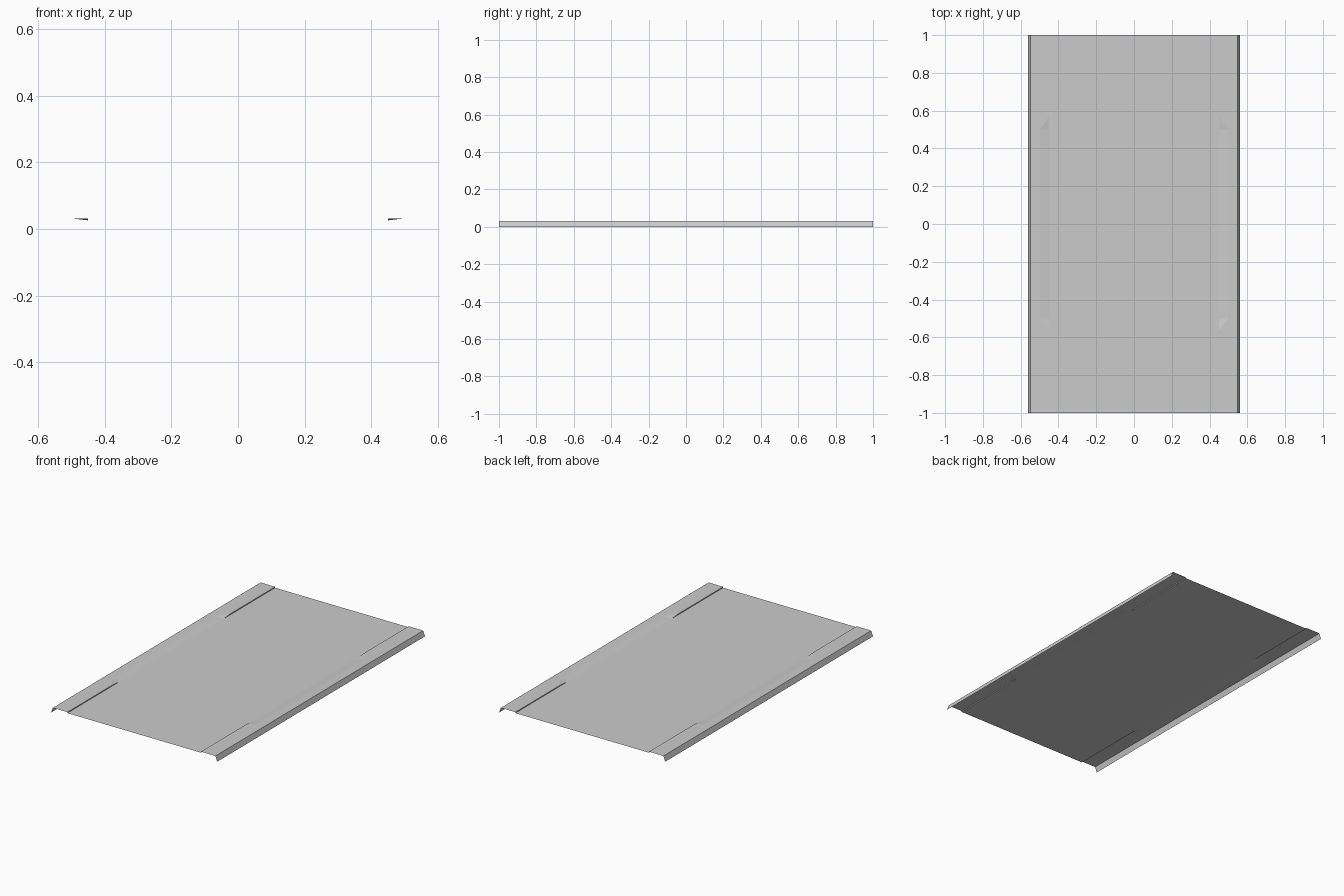
import bpy

if "Cube" in bpy.data.objects:
    bpy.data.objects.remove(bpy.data.objects["Cube"])

TOP, ROAD = 0.032, 0.026          # pavement and road heights
CURB, RAMP, EDGE, FOOT = 0.45, 0.50, 0.548, 0.56   # x positions
R, T = 0.50, 0.567                # ramp half length, end of ramp flare


def sheet(name, verts, faces, mirror=False):
    mesh = bpy.data.meshes.new(name)
    mesh.from_pydata(verts, [], faces)
    mesh.update()
    obj = bpy.data.objects.new(name, mesh)
    bpy.context.collection.objects.link(obj)
    if mirror:
        mod = obj.modifiers.new("mirror", 'MIRROR')
        mod.use_mirror_merge = False
    return obj


# Road surface
sheet("road", [(-CURB, -1, ROAD), (CURB, -1, ROAD), (CURB, 1, ROAD), (-CURB, 1, ROAD)],
      [(0, 1, 2, 3)])

# Sloping outer skirt, both sides
sheet("outer_skirt", [(EDGE, -1, TOP), (FOOT, -1, 0), (FOOT, 1, 0), (EDGE, 1, TOP)],
      [(0, 1, 2, 3)], True)

# Pavement top with a cut-out for the lowered ramp, both sides
sheet("pavement",
      [(CURB, -1, TOP), (EDGE, -1, TOP), (EDGE, -R, TOP), (EDGE, R, TOP), (EDGE, 1, TOP),
       (CURB, 1, TOP), (CURB, T, TOP), (RAMP, R, TOP), (RAMP, -R, TOP), (CURB, -T, TOP)],
      [(0, 1, 2, 8, 9), (8, 2, 3, 7), (7, 3, 4, 5, 6)], True)

# Dropped ramp with flared ends, both sides
sheet("dropped_ramp",
      [(CURB, -T, TOP), (CURB, -R, ROAD), (CURB, R, ROAD), (CURB, T, TOP),
       (RAMP, R, TOP), (RAMP, -R, TOP)],
      [(1, 5, 4, 2), (0, 5, 1), (2, 4, 3)], True)

# Curb faces, tapering down to the ramp, both sides
verts, faces = [], []
for s in (-1, 1):
    n = len(verts)
    verts += [(CURB, s, ROAD), (CURB, s, TOP), (CURB, s * T, TOP), (CURB, s * R, ROAD)]
    f = (n, n + 1, n + 2, n + 3)
    faces.append(f if s > 0 else f[::-1])
curb = sheet("curb", verts, faces, True)
# Curb faces look towards the road
if curb.data.polygons[0].normal.x > 0:
    curb.data.flip_normals()
